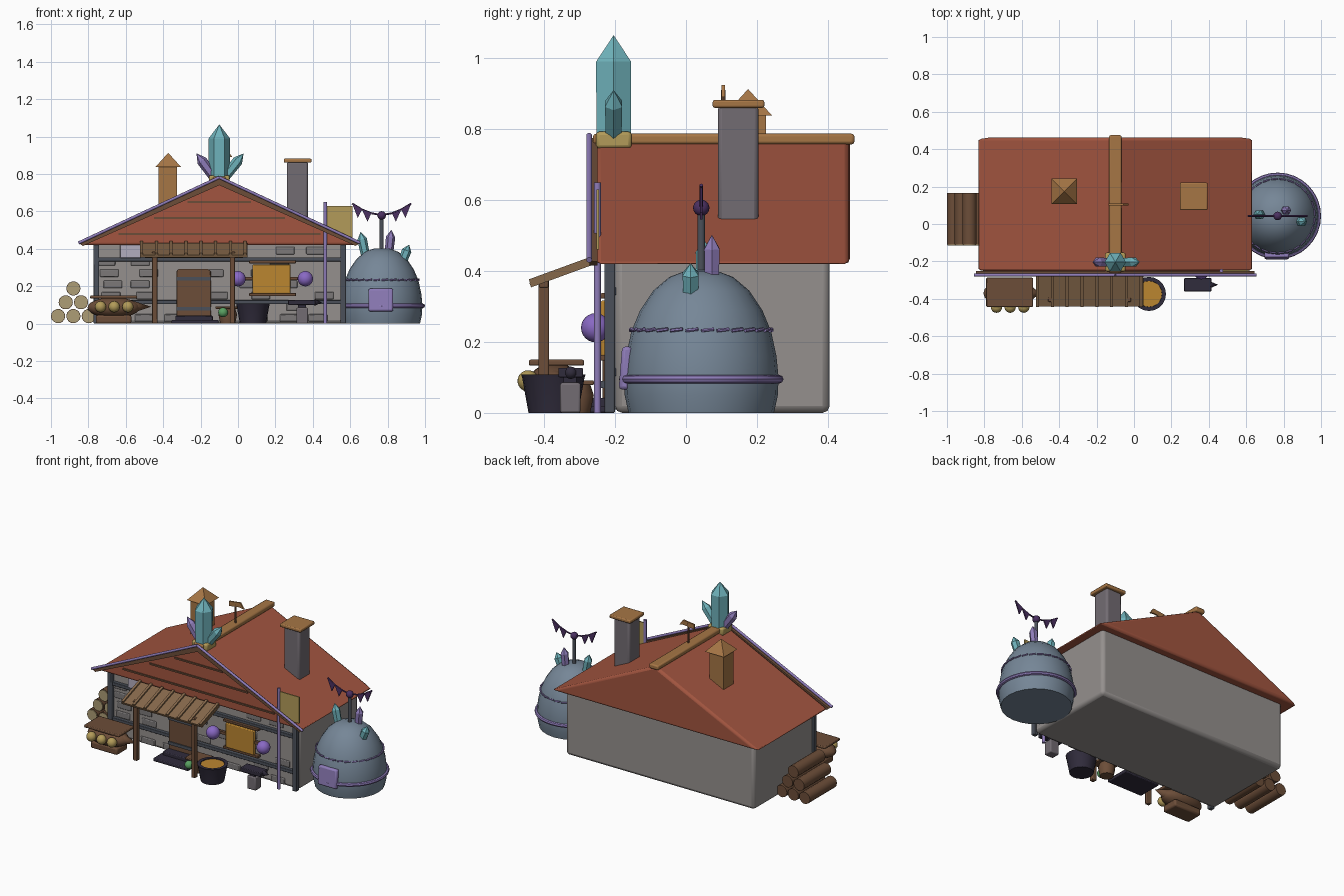
import bpy, bmesh, math, random
from mathutils import Vector

if "Cube" in bpy.data.objects:
    bpy.data.objects.remove(bpy.data.objects["Cube"])

random.seed(4)
COL = dict(red=(.36, .09, .05), wall=(.30, .28, .27), slate=(.07, .08, .10), wood=(.15, .075, .04),
           light=(.38, .18, .06), plank=(.24, .14, .07), teal=(.16, .45, .50), purple=(.27, .20, .48),
           violet=(.25, .14, .55), dark=(.03, .025, .045), gold=(.45, .33, .10), orange=(.50, .24, .03),
           tan=(.42, .34, .18), blue=(.18, .24, .31), stone=(.20, .19, .19), chim=(.17, .15, .17),
           green=(.10, .35, .12), lilac=(.45, .42, .52), flag=(.07, .03, .12))
mats = {}


def finish(name, bm, col, loc=(0, 0, 0), rot=None, bevel=0, smooth=True):
    bmesh.ops.recalc_face_normals(bm, faces=bm.faces)
    me = bpy.data.meshes.new(name)
    bm.to_mesh(me)
    bm.free()
    ob = bpy.data.objects.new(name, me)
    bpy.context.collection.objects.link(ob)
    ob.location = loc
    if rot:
        ob.rotation_euler = rot
    if col not in mats:
        mats[col] = bpy.data.materials.new(col)
        mats[col].diffuse_color = (*COL[col], 1)
    me.materials.append(mats[col])
    if bevel:
        m = ob.modifiers.new("bevel", 'BEVEL')
        m.width, m.segments = bevel, 2
    if smooth:
        bpy.ops.object.select_all(action='DESELECT')
        ob.select_set(True)
        bpy.context.view_layer.objects.active = ob
        bpy.ops.object.shade_smooth_by_angle(angle=math.radians(35))
    return ob


def box(name, x, y, z, col, bevel=0, rot=None):
    """Box from its (min, max) range on each axis."""
    bm = bmesh.new()
    bmesh.ops.create_cube(bm, size=1)
    bmesh.ops.scale(bm, verts=bm.verts, vec=(x[1] - x[0], y[1] - y[0], z[1] - z[0]))
    return finish(name, bm, col, [(a + b) / 2 for a, b in (x, y, z)], rot, bevel, bool(bevel))


def lathe(name, prof, n, loc, col, direction=(0, 0, 1), smooth=True):
    """Revolve (radius, height) points around an axis, closing both ends."""
    bm = bmesh.new()
    rings = []
    for r, h in prof:
        k = 1 if r == 0 else n
        rings.append([bm.verts.new((r * math.cos(i * math.tau / n), r * math.sin(i * math.tau / n), h))
                      for i in range(k)])
    for a, b in zip(rings, rings[1:]):
        for i in range(n):
            q = [a[i % len(a)], a[(i + 1) % len(a)], b[(i + 1) % len(b)], b[i % len(b)]]
            bm.faces.new(list(dict.fromkeys(q)))
    for r in (rings[0], rings[-1]):
        if len(r) > 1:
            bm.faces.new(r)
    rot = Vector((0, 0, 1)).rotation_difference(Vector(direction)).to_euler()
    return finish(name, bm, col, loc, rot, 0, smooth)


def rod(name, p, q, r, col, n=12):
    d = Vector(q) - Vector(p)
    return lathe(name, [(r, 0), (r, d.length)], n, p, col, d)


def crystal(name, p, q, r, col):
    d = Vector(q) - Vector(p)
    return lathe(name, [(r * .9, 0), (r, d.length * .72), (0, d.length)], 6, p, col, d, False)


def ball(name, loc, r, col, scale=(1, 1, 1)):
    bm = bmesh.new()
    bmesh.ops.create_uvsphere(bm, u_segments=20, v_segments=12, radius=r)
    bmesh.ops.scale(bm, verts=bm.verts, vec=scale)
    return finish(name, bm, col, loc)


def torus(name, loc, R, r, col):
    prof = [(R + r * math.cos(a * math.tau / 8), r * math.sin(a * math.tau / 8)) for a in range(9)]
    return lathe(name, prof, 32, loc, col)


def prism(name, pts, y0, y1, col, bevel=0):
    """Extrude an (x, z) outline along y."""
    bm = bmesh.new()
    f = bm.faces.new([bm.verts.new((x, y0, z)) for x, z in pts])
    g = bmesh.ops.extrude_face_region(bm, geom=[f])['geom']
    bmesh.ops.translate(bm, verts=[v for v in g if isinstance(v, bmesh.types.BMVert)], vec=(0, y1 - y0, 0))
    return finish(name, bm, col, bevel=bevel)


# House body, roof and rake trim
box("walls", (-.77, .575), (-.2, .405), (0, .45), "wall", .02)
prism("roof", [(-.84, .42), (.64, .42), (-.1, .772)], -.255, .462, "red", .015)
box("ridge_beam", (-.133, -.067), (-.262, .475), (.757, .787), "light", .008)
for s in (-1, 1):
    a, e = (-.1, .775), (-.1 + s * .745, .427)
    prism("rake_board", [a, e, (e[0] - s * .015, e[1] - .012), (a[0], a[1] - .035)], -.272, -.25, "wood")
    rod("rake_trim", (a[0], -.273, a[1] + .007), (e[0] + s * .008, -.273, e[1] + .004), .008, "purple")
for z, w in ((.65, .17), (.565, .35), (.48, .54)):
    box("gable_plank", (-.1 - w, -.1 + w), (-.262, -.25), (z - .005, z + .005), "wood")

# Front timber frame and stones
for x in (-.757, .562):
    box("corner_post", (x - .015, x + .015), (-.23, -.2), (0, .43), "slate", .004)
for z in (.115, .343):
    box("wall_rail", (-.757, .562), (-.222, -.195), (z - .011, z + .011), "slate", .003)
for row in range(7):
    for i in range(7):
        x = -.68 + i * .19 + random.uniform(-.05, .05)
        if random.random() < .6 and x < .5:
            z = .03 + row * .06
            box("wall_stone", (x - .05, x + .05), (-.208, -.19), (z - .02, z + .02), "stone", .005)
box("wall_notice", (-.63, -.52), (-.225, -.2), (.35, .425), "lilac", .004)

# Chimneys
box("left_chimney", (-.425, -.325), (.125, .225), (.55, .845), "light")
lathe("left_chimney_cap", [(.096, 0), (0, .075)], 4, (-.373, .175, .838), "light",
      smooth=False).rotation_euler = (0, 0, math.pi / 4)
box("right_chimney", (.262, .374), (.09, .204), (.5, .868), "chim", .012)
box("right_chimney_cap", (.245, .393), (.075, .221), (.86, .882), "light", .006)

# Weather vane
rod("vane_pole", (-.09, .105, .77), (-.09, .105, .91), .006, "wood", 8)
prism("vane_arrow", [(-.135, .885), (-.06, .895), (-.03, .89), (-.055, .925), (-.135, .915)], .1, .11, "light")

# Crystals on the gable peak
box("crystal_collar", (-.155, -.045), (-.254, -.153), (.745, .793), "gold", .01)
lathe("main_crystal", [(.056, 0), (.057, .215), (0, .29)], 6, (-.1, -.204, .775), "teal", smooth=False)
crystal("left_crystal", (-.12, -.204, .77), (-.222, -.204, .91), .028, "purple")
crystal("right_crystal", (-.08, -.204, .77), (.03, -.204, .91), .028, "teal")

# Porch
prism("door", [(-.33, .03), (-.145, .03), (-.145, .28), (-.16, .292), (-.315, .292), (-.33, .28)], -.235, -.2, "wood", .005)
for z in (.08, .24):
    box("door_band", (-.33, -.145), (-.242, -.23), (z - .01, z + .01), "slate")
box("lower_step", (-.355, -.105), (-.36, -.2), (0, .02), "dark", .005)
box("upper_step", (-.335, -.135), (-.29, -.2), (.015, .042), "dark", .005)
tilt = (.35, 0, 0)
box("awning", (-.525, .05), (-.445, -.255), (.386, .4), "plank", 0, tilt)
for i in range(8):
    x = -.515 + i * .079
    box("awning_batten", (x - .008, x + .008), (-.447, -.253), (.398, .41), "plank", 0, tilt)
for x in (-.445, -.03):
    box("porch_post", (x - .014, x + .014), (-.416, -.386), (0, .385), "wood", .004)
box("porch_beam", (-.5, .03), (-.414, -.388), (.352, .375), "wood", .004)

# Stretched hide with round ornaments
box("hide", (.078, .282), (-.24, -.222), (.16, .317), "orange", .005)
box("hide_strap", (0, .36), (-.232, -.215), (.232, .25), "wood")
for z in (.155, .33):
    box("hide_bar", (.06, .31), (-.24, -.21), (z - .008, z + .008), "wood", .003)
for x in (0, .36):
    ball("ornament", (x, -.255, .24), .041, "violet")

# Banner pole
rod("banner_pole", (.467, -.25, 0), (.467, -.25, .65), .01, "purple")
box("banner", (.475, .613), (-.253, -.245), (.46, .63), "gold")

# Food bench with golden loaves
ball("bench_barrel", (-.665, -.37, .085), 1, "wood", (.14, .075, .055))
lathe("barrel_spike", [(.03, 0), (0, .09)], 12, (-.555, -.37, .09), "wood", (1, 0, 0))
box("bench_top", (-.79, -.54), (-.443, -.287), (.133, .15), "wood", .005)
box("bench_base", (-.76, -.57), (-.42, -.31), (0, .045), "wood", .01)
for x in (-.735, -.662, -.589):
    ball("loaf", (x, -.445, .09), .03, "gold")

# Stool with a green bottle
lathe("stool", [(.04, 0), (.05, .05), (.04, .08)], 12, (-.055, -.31, 0), "wood")
box("stool_top", (-.12, .01), (-.37, -.26), (.078, .092), "wood", .004)
ball("green_bottle", (-.08, -.385, .06), .026, "green")

# Cauldron, anvil
lathe("cauldron", [(.07, 0), (.088, .1), (.091, .108), (.07, .108), (.068, .095)], 20, (.08, -.374, 0), "dark")
lathe("stew", [(.07, .095), (.07, .103)], 20, (.08, -.374, 0), "orange")
box("anvil_block", (.312, .374), (-.355, -.297), (0, .085), "chim", .006)
box("anvil_neck", (.322, .364), (-.345, -.308), (.08, .105), "dark")
box("anvil_top", (.268, .415), (-.36, -.29), (.1, .127), "dark", .004)
lathe("anvil_horn", [(.018, 0), (0, .04)], 10, (.41, -.325, .113), "dark", (1, 0, 0))

# Log pile
for row, n in enumerate((3, 2, 1)):
    for i in range(n):
        x, z = -.962 + i * .082 + row * .041, .04 + row * .074
        rod("log", (x, -.11, z), (x, .165, z), .038, "wood", 14)
        rod("log_end", (x, -.115, z), (x, -.108, z), .035, "tan", 14)

# Domed hut
C = (.768, .043)
lathe("dome", [(.205, 0), (.216, .05), (.218, .1), (.212, .16), (.197, .23), (.172, .29), (.135, .345),
               (.09, .383), (.045, .4), (0, .403)], 24, (*C, 0), "blue")
torus("dome_ring", (*C, .095), .22, .012, "purple")
for i in range(28):
    a, b = (math.tau * (i + k) / 28 for k in (0, .8))
    rod("dome_stitch", (C[0] + .199 * math.cos(a), C[1] + .199 * math.sin(a), .232),
        (C[0] + .199 * math.cos(b), C[1] + .199 * math.sin(b), .236), .005, "purple", 6)
box("dome_hatch", (.697, .83), (-.185, -.155), (.065, .187), "purple", .01, (-.08, 0, 0))
crystal("dome_spike_left", (.685, .05, .35), (.655, .05, .49), .026, "teal")
crystal("dome_spike_mid", (.805, .073, .36), (.82, .073, .502), .025, "purple")
crystal("dome_spike_right", (.87, .013, .31), (.915, .013, .422), .026, "teal")

# Dome pole and bunting
rod("dome_pole", (*C, .39), (*C, .58), .011, "slate")
ball("pole_ball", (*C, .578), .023, "flag")
for s in (-1, 1):
    pts = [(0, .58), (.055, .59), (.105, .61), (.158, .642)]
    for (x0, z0), (x1, z1) in zip(pts, pts[1:]):
        a, b = C[0] + s * x0, C[0] + s * x1
        rod("bunting_cord", (a, C[1], z0), (b, C[1], z1), .005, "flag", 6)
        if x0:
            prism("pennant", [(a, z0), (b, z1), ((a + b) / 2 - s * .004, z0 - .045)], C[1] - .004, C[1] + .004, "flag")

for m in bpy.data.materials:
    if m.users and not m.is_grease_pencil:
        m.use_nodes = True
        m.node_tree.nodes["Principled BSDF"].inputs["Base Color"].default_value = m.diffuse_color
